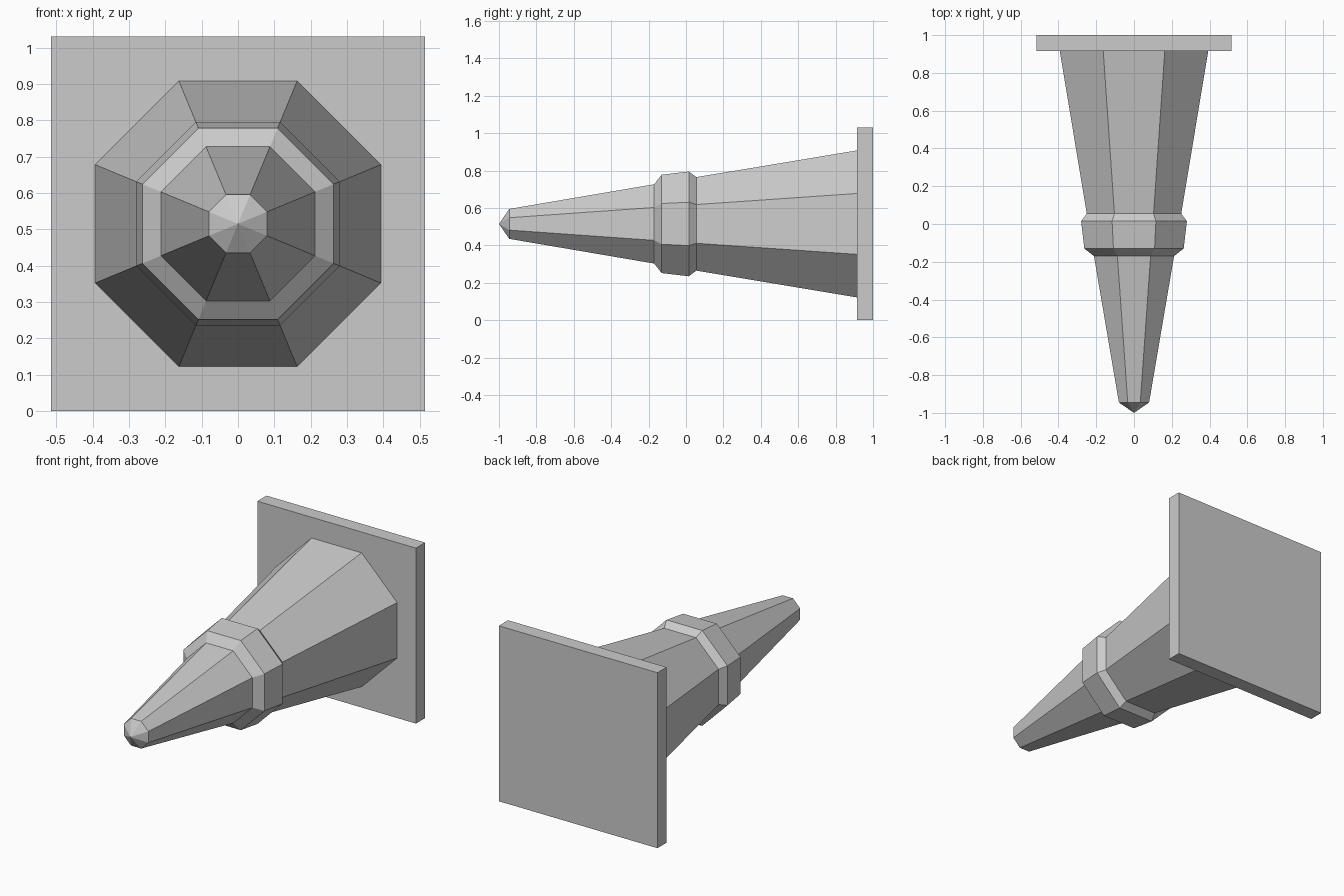
import bpy, bmesh, math

if "Cube" in bpy.data.objects:
    bpy.data.objects.remove(bpy.data.objects["Cube"])

CENTRE_Z = 0.515
SIDES = 8

grey = bpy.data.materials.new("stone_grey")
grey.diffuse_color = (0.6, 0.6, 0.6, 1)
grey.use_nodes = True
grey.node_tree.nodes["Principled BSDF"].inputs["Base Color"].default_value = grey.diffuse_color


def finish(name, bm):
    bmesh.ops.recalc_face_normals(bm, faces=bm.faces)
    mesh = bpy.data.meshes.new(name)
    bm.to_mesh(mesh)
    bm.free()
    mesh.materials.append(grey)
    bpy.context.collection.objects.link(bpy.data.objects.new(name, mesh))


def octagon_loft(name, profile, tip_y=None):
    """Loft octagons along y; profile holds (y, flat-to-centre radius)."""
    bm = bmesh.new()
    rings = []
    for y, apothem in profile:
        r = apothem / math.cos(math.pi / SIDES)
        angles = [(i + 0.5) * math.tau / SIDES for i in range(SIDES)]
        rings.append([bm.verts.new((r * math.cos(a), y, CENTRE_Z + r * math.sin(a)))
                      for a in angles])
    for a, b in zip(rings, rings[1:]):
        for i in range(SIDES):
            j = (i + 1) % SIDES
            bm.faces.new((a[i], a[j], b[j], b[i]))
    bm.faces.new(rings[-1])
    if tip_y is None:
        bm.faces.new(rings[0])
    else:
        tip = bm.verts.new((0, tip_y, CENTRE_Z))
        for i in range(SIDES):
            bm.faces.new((tip, rings[0][i], rings[0][(i + 1) % SIDES]))
    finish(name, bm)


# Tapered spire with pointed tip, raised collar and wide root
octagon_loft("spire", [(-0.945, 0.08), (-0.17, 0.212), (-0.13, 0.263),
                       (0.015, 0.28), (0.055, 0.25), (0.915, 0.393)], tip_y=-1.0)

# Square mounting plate
bm = bmesh.new()
bmesh.ops.create_cube(bm, size=1)
for v in bm.verts:
    v.co = (v.co.x * 1.03, 0.9575 + v.co.y * 0.085, CENTRE_Z + v.co.z * 1.03)
finish("mounting_plate", bm)
